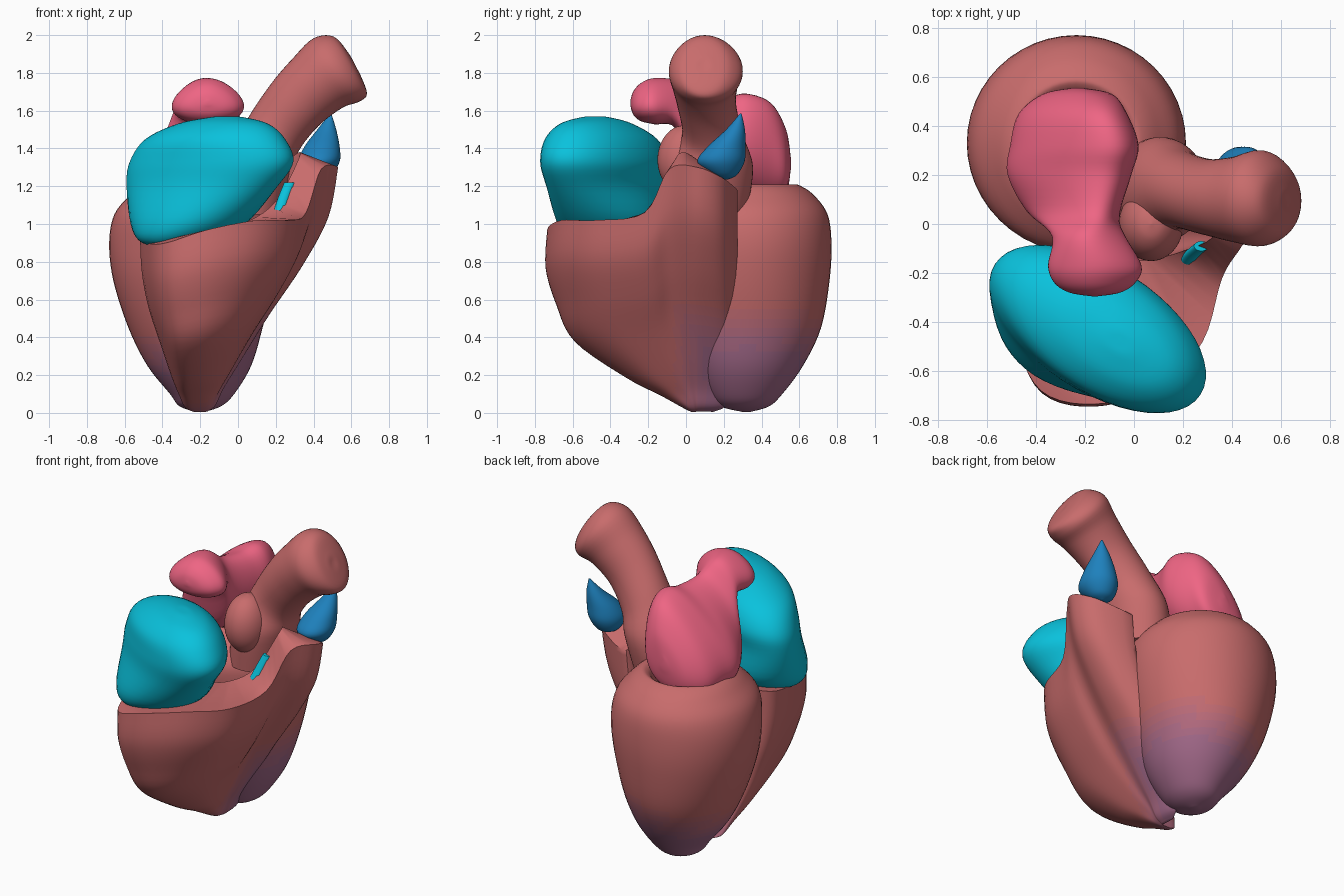
import bpy, bmesh
from math import sin, cos, pi, radians
from mathutils import Vector

N = 48  # points around an oval section


def material(name, rgb):
    m = bpy.data.materials.new(name)
    m.diffuse_color = (*rgb, 1)
    return m


def mix(a, b, t):
    return tuple(p + (q - p) * t for p, q in zip(a, b))


BROWN, PURPLE = (0.58, 0.15, 0.15), (0.36, 0.14, 0.25)
muscle = [material("muscle_%d" % i, mix(BROWN, PURPLE, i / 5)) for i in range(6)]
teal = [material("teal", (0.003, 0.54, 0.72))]
pink = [material("pink", (0.86, 0.13, 0.23))]
blue = [material("blue", (0.013, 0.22, 0.51))]


def catmull(a, b, c, d, t):
    return 0.5 * (2 * b + (c - a) * t + (2 * a - 5 * b + 4 * c - d) * t * t
                  + (3 * b - a - 3 * c + d) * t ** 3)


def smooth_path(pts, steps, closed=False):
    n, out = len(pts), []
    for i in range(n if closed else n - 1):
        ids = [(i + k) % n if closed else min(max(i + k, 0), n - 1) for k in (-1, 0, 1, 2)]
        out += [catmull(*[pts[j] for j in ids], s / steps) for s in range(steps)]
    return out if closed else out + [pts[-1]]


def oval(c, u, v, egg=0.0):
    c, u, v = Vector(c), Vector(u), Vector(v)
    return [c + u * cos(a) * (1 - egg * sin(a)) + v * sin(a)
            for a in (2 * pi * i / N for i in range(N))]


def loft(name, rings, mats, steps=5, tint=None):
    """Skin a smooth surface through rings of equal point count and cap both ends."""
    cols = [smooth_path([r[i] for r in rings], steps) for i in range(len(rings[0]))]
    bm = bmesh.new()
    vs = [[bm.verts.new(p) for p in col] for col in cols]
    n, m = len(vs), len(vs[0])
    for i in range(n):
        k = (i + 1) % n
        for j in range(m - 1):
            bm.faces.new((vs[i][j], vs[k][j], vs[k][j + 1], vs[i][j + 1]))
    caps = [bm.faces.new([c[0] for c in vs]), bm.faces.new([c[-1] for c in vs])]
    bm.normal_update()
    bmesh.ops.triangulate(bm, faces=caps)
    bmesh.ops.recalc_face_normals(bm, faces=bm.faces)
    me = bpy.data.meshes.new(name)
    for mt in mats:
        me.materials.append(mt)
    if tint:
        for f in bm.faces:
            f.material_index = tint(f.calc_center_median())
    bm.to_mesh(me)
    bm.free()
    me.shade_smooth()
    me.set_sharp_from_angle(angle=radians(50))
    ob = bpy.data.objects.new(name, me)
    bpy.context.collection.objects.link(ob)
    return ob


def level(z, cx, cy, rx, ry, turn=0.0):
    c, s = cos(turn), sin(turn)
    return oval((cx, cy, z), (rx * c, rx * s, 0), (-ry * s, ry * c, 0))


def bruise(p):
    # purple tint fading in near the tip of the heart
    t = (0.52 + 0.25 * (p.x + 0.2) - p.z) / 0.25
    t = min(t, (p.y + 0.1) / 0.2)
    return int(5 * min(max(t, 0), 1))


# Left ventricle: thick cup with a rounded rim and hollow
loft("left_ventricle", [level(*s) for s in [
    (0.005, -0.2, 0.32, 0.02, 0.02), (0.035, -0.2, 0.31, 0.11, 0.13),
    (0.1, -0.19, 0.31, 0.17, 0.2), (0.25, -0.205, 0.32, 0.275, 0.3),
    (0.45, -0.225, 0.33, 0.355, 0.385), (0.7, -0.235, 0.33, 0.425, 0.43),
    (0.9, -0.235, 0.33, 0.447, 0.44), (1.05, -0.235, 0.32, 0.42, 0.43),
    (1.15, -0.235, 0.325, 0.34, 0.355), (1.2, -0.235, 0.33, 0.28, 0.28),
    (1.205, -0.235, 0.33, 0.24, 0.24), (1.15, -0.235, 0.33, 0.2, 0.2),
    (0.95, -0.235, 0.33, 0.15, 0.15)]], muscle, tint=bruise)

# Right ventricle: rim outline shrunk toward the tip level by level
rim = smooth_path([Vector(p) for p in [
    (-0.5, -0.15, 0.95), (-0.48, -0.46, 0.9), (-0.38, -0.68, 0.9), (-0.16, -0.735, 0.97),
    (0.1, -0.66, 1.02), (0.28, -0.48, 1.02), (0.36, -0.22, 1.06), (0.44, -0.09, 1.29),
    (0.53, 0.06, 1.3), (0.46, 0.2, 1.24), (0.24, 0.27, 1.18), (0.26, 0.09, 1.32),
    (0.33, -0.04, 1.37), (0.2, -0.11, 1.12), (0.02, -0.15, 1.0), (-0.2, -0.13, 0.95)]], 5, True)
rings = []
for t, left, right, front, back in [
        (0.005, 0.1, 0.05, 0.04, 0.4), (0.03, 0.25, 0.11, 0.1, 0.7),
        (0.1, 0.35, 0.17, 0.25, 0.85), (0.2, 0.47, 0.28, 0.48, 0.95),
        (0.4, 0.67, 0.5, 0.82, 1), (0.6, 0.86, 0.74, 0.94, 1),
        (0.8, 0.97, 0.93, 1.01, 1), (1, 1, 1, 1, 1)]:
    rings.append([Vector((-0.2 + (p.x + 0.2) * (right if p.x > -0.2 else left),
                          0.06 + (p.y - 0.06) * (front if p.y < 0.06 else back),
                          p.z * t)) for p in rim])
loft("right_ventricle", rings, muscle, tint=bruise)

# Inner lining showing at the right ventricle's mouth
loft("ventricle_lining", [level(z, x, y, 0.03, 0.02) for z, x, y in [
    (0.97, 0.19, -0.19), (1.03, 0.21, -0.165), (1.12, 0.235, -0.125), (1.22, 0.275, -0.09)]], teal)

# Right atrium: slanted oval pouch
turn = radians(-33)
loft("right_atrium", [level(*s, turn) for s in [
    (0.87, -0.33, -0.43, 0.02, 0.02), (0.9, -0.34, -0.42, 0.17, 0.16),
    (1.0, -0.265, -0.4, 0.32, 0.26), (1.2, -0.19, -0.42, 0.45, 0.245),
    (1.33, -0.14, -0.43, 0.49, 0.255), (1.45, -0.12, -0.45, 0.415, 0.23),
    (1.53, -0.08, -0.475, 0.27, 0.15), (1.565, -0.06, -0.48, 0.1, 0.06),
    (1.57, -0.06, -0.48, 0.01, 0.01)]], teal)

# Left atrium: small front lobe and large leaning back lobe, sectioned along y
loft("left_atrium", [oval((x, y, z), (rx, 0, 0), (lean, 0, rz), 0.26)
                     for y, x, z, rx, rz, lean in [
    (-0.295, -0.16, 1.64, 0.01, 0.01, 0), (-0.28, -0.16, 1.64, 0.1, 0.06, 0),
    (-0.24, -0.16, 1.645, 0.16, 0.1, 0), (-0.17, -0.16, 1.65, 0.185, 0.122, 0),
    (-0.05, -0.185, 1.63, 0.145, 0.13, 0), (0.05, -0.23, 1.45, 0.17, 0.24, 0.08),
    (0.2, -0.24, 1.4, 0.22, 0.27, 0.12), (0.32, -0.22, 1.4, 0.23, 0.29, 0.12),
    (0.45, -0.23, 1.37, 0.195, 0.27, 0.1), (0.53, -0.22, 1.33, 0.13, 0.17, 0.05),
    (0.555, -0.23, 1.32, 0.02, 0.03, 0)]], pink)

# Aorta: stem leaning over to the right with a blunt end
loft("aorta", [oval((x, y, z), (-r * sin(radians(a)), 0, r * cos(radians(a))), (0, ry, 0))
               for x, y, z, a, r, ry in [
    (0.06, 0.13, 1.05, 90, 0.17, 0.19), (0.11, 0.14, 1.3, 85, 0.18, 0.215),
    (0.185, 0.14, 1.47, 60, 0.16, 0.16), (0.3, 0.11, 1.63, 48, 0.168, 0.155),
    (0.42, 0.1, 1.745, 45, 0.185, 0.175), (0.52, 0.105, 1.815, 36, 0.207, 0.195),
    (0.595, 0.095, 1.84, 30, 0.175, 0.14), (0.62, 0.09, 1.84, 28, 0.07, 0.06),
    (0.62, 0.09, 1.84, 28, 0.01, 0.01)]], muscle[:1])

# Bulge at the aorta's root
loft("aortic_bulge", [level(1.34 - 0.185 * cos(a), 0.07, 0.0,
                            0.13 * sin(a) + 0.001, 0.15 * sin(a) + 0.001)
                      for a in (pi * i / 8 for i in range(9))], muscle[:1])

# Pulmonary valve: teardrop in the outflow mouth
loft("pulmonary_valve", [level(*s) for s in [
    (1.235, 0.42, 0.21, 0.01, 0.01), (1.26, 0.42, 0.2, 0.07, 0.07),
    (1.33, 0.43, 0.185, 0.108, 0.125), (1.41, 0.445, 0.215, 0.093, 0.1),
    (1.5, 0.47, 0.262, 0.05, 0.05), (1.585, 0.49, 0.29, 0.004, 0.004)]], blue)
